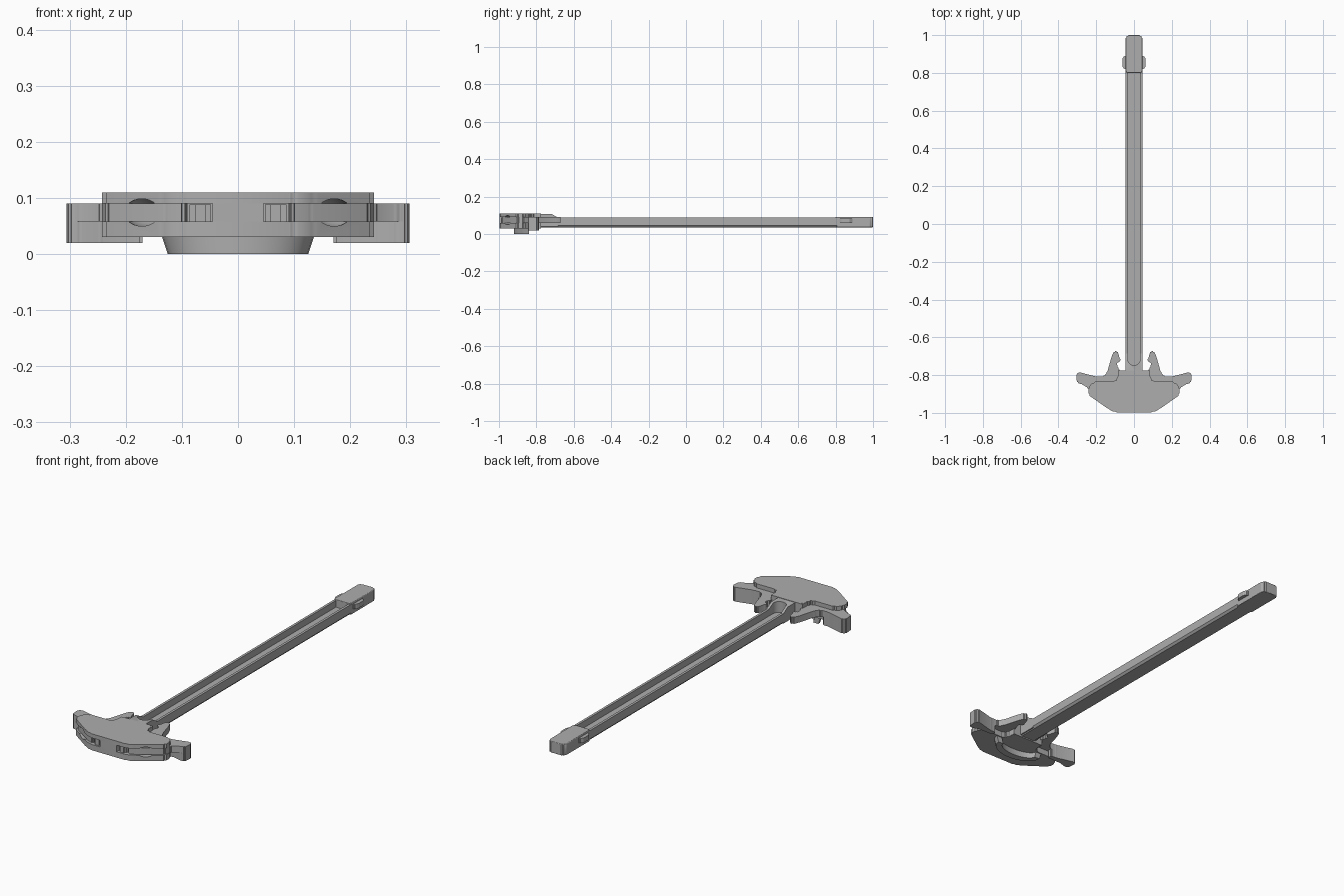
import bpy, bmesh, math

cube = bpy.data.objects.get("Cube")
if cube:
    bpy.data.objects.remove(cube)

gray = bpy.data.materials.new("metal_gray")
gray.use_nodes = True
gray.diffuse_color = (0.42, 0.42, 0.42, 1)
gray.node_tree.nodes["Principled BSDF"].inputs["Base Color"].default_value = (0.42, 0.42, 0.42, 1)


def finish(name, bm):
    bmesh.ops.recalc_face_normals(bm, faces=bm.faces)
    me = bpy.data.meshes.new(name)
    bm.to_mesh(me)
    bm.free()
    me.materials.append(gray)
    ob = bpy.data.objects.new(name, me)
    bpy.context.collection.objects.link(ob)
    return ob


def slab(name, pts, z0, z1, radius=0, side=1, taper=1):
    """Extrude a plan outline from z0 to z1, with rounded corners."""
    bm = bmesh.new()
    bm.faces.new([bm.verts.new((x * side, y, z1)) for x, y in pts])
    if radius:
        bmesh.ops.bevel(bm, geom=bm.verts[:], offset=radius, segments=4,
                        affect='VERTICES', clamp_overlap=True)
    ext = bmesh.ops.extrude_face_region(bm, geom=bm.faces[:])
    for v in ext["geom"]:
        if isinstance(v, bmesh.types.BMVert):
            v.co.z = z0
            v.co.x *= taper
    return finish(name, bm)


def box(name, x, y, z, side=1, radius=0):
    return slab(name, [(x[0], y[0]), (x[1], y[0]), (x[1], y[1]), (x[0], y[1])],
                z[0], z[1], radius, side)


def prism_y(name, pts, y0, y1):
    """Extrude an x-z section along y."""
    bm = bmesh.new()
    f = bm.faces.new([bm.verts.new((x, y0, z)) for x, z in pts])
    ext = bmesh.ops.extrude_face_region(bm, geom=[f])
    for v in ext["geom"]:
        if isinstance(v, bmesh.types.BMVert):
            v.co.y = y1
    return finish(name, bm)


def ellipsoid(name, loc, size):
    bm = bmesh.new()
    bmesh.ops.create_uvsphere(bm, u_segments=24, v_segments=12, radius=1)
    bmesh.ops.scale(bm, vec=size, verts=bm.verts)
    bmesh.ops.translate(bm, vec=loc, verts=bm.verts)
    return finish(name, bm)


def cut(target, cutter):
    cutter.hide_render = True
    mod = target.modifiers.new("cut", 'BOOLEAN')
    mod.operation = 'DIFFERENCE'
    mod.solver = 'EXACT'
    mod.object = cutter
    bpy.context.view_layer.objects.active = target
    bpy.ops.object.modifier_apply(modifier=mod.name)
    bpy.data.objects.remove(cutter)


def mirrored(half):
    return half + [(-x, y) for x, y in reversed(half)]


def channel_cutter():
    arc = [(0.033 * math.cos(a), -0.715 + 0.033 * math.sin(a))
           for a in [-math.pi * i / 12 for i in range(13)]]
    return slab("channel_cutter", [(0.033, 0.82)] + arc + [(-0.033, 0.82)], 0.055, 0.2)


# Long shaft: chamfered underside, open channel on top
section = mirrored([(0.036, 0.036), (0.045, 0.046), (0.045, 0.087)])
shaft = prism_y("shaft", section, -0.86, 0.83)
cut(shaft, channel_cutter())

# Solid rounded tip and its side lugs
tip = slab("shaft_tip", mirrored([(0.045, 0.8), (0.045, 0.99), (0.033, 1.0)]),
           0.036, 0.092, 0.006)
bev = tip.modifiers.new("soft_edges", 'BEVEL')
bev.width = 0.007
bev.segments = 3
bev.angle_limit = math.radians(50)
bev.limit_method = 'ANGLE'
for side, word in ((1, "left"), (-1, "right")):
    slab(word + "_tip_lug", [(0.03, 0.82), (0.052, 0.82), (0.062, 0.835),
                             (0.062, 0.875), (0.052, 0.89), (0.03, 0.89)],
         0.06, 0.083, 0.003, side)

# Head: two plates with a central core between them
outline = mirrored([(0.10, -0.998), (0.135, -0.98), (0.242, -0.905), (0.242, -0.865),
                    (0.215, -0.835), (0.10, -0.835), (0.085, -0.82), (0.085, -0.775)])
top_plate = slab("head_top_plate", outline, 0.09, 0.11, 0.009)
lower_plate = slab("head_lower_plate", outline, 0.03, 0.058, 0.009)
core = slab("head_core", mirrored([(0.092, -0.998), (0.085, -0.775)]), 0.0305, 0.1095)
for side, word in ((1, "left"), (-1, "right")):
    for plate in (top_plate, lower_plate):
        cut(plate, ellipsoid("scallop_cutter", (0.168 * side, -0.945, 0.074),
                             (0.036, 0.05, 0.025)))
    cut(core, box("pocket_cutter", (0.045, 0.12), (-1.1, -0.95), (0.055, 0.09), side))

# Raised neck where the channel runs into the head
bm = bmesh.new()
f = bm.faces.new([bm.verts.new((-0.0455, y, z)) for y, z in
                  ((-0.82, 0.04), (-0.685, 0.04), (-0.685, 0.088),
                   (-0.72, 0.108), (-0.82, 0.108))])
ext = bmesh.ops.extrude_face_region(bm, geom=[f])
bmesh.ops.translate(bm, vec=(0.091, 0, 0),
                    verts=[v for v in ext["geom"] if isinstance(v, bmesh.types.BMVert)])
neck = finish("neck", bm)
cut(neck, channel_cutter())

# Crescent boss under the head
arc = [math.pi * i / 16 for i in range(17)]
crescent = [(0.136 * math.cos(a), -0.84 - 0.08 * math.sin(a)) for a in arc]
crescent += [(-0.105 * math.cos(a), -0.84 - 0.045 * math.sin(a)) for a in arc]
slab("underside_boss", crescent, 0, 0.032, taper=0.92)

# Latches: arm between the plates, hook at the back, deep finger wing
arm = [(0.095, -0.985), (0.13, -0.972), (0.235, -0.9), (0.243, -0.868), (0.282, -0.845),
       (0.302, -0.842), (0.306, -0.795), (0.292, -0.784), (0.20, -0.808), (0.16, -0.808),
       (0.142, -0.785), (0.118, -0.70), (0.105, -0.672), (0.087, -0.672), (0.075, -0.715),
       (0.066, -0.728), (0.087, -0.728), (0.092, -0.75), (0.078, -0.765), (0.078, -0.79)]
wing = [(0.17, -0.833), (0.245, -0.833), (0.282, -0.845), (0.302, -0.842),
        (0.306, -0.795), (0.292, -0.784), (0.20, -0.808), (0.17, -0.808)]
for side, word in ((1, "left"), (-1, "right")):
    slab(word + "_latch_arm", arm, 0.058, 0.09, 0.006, side)
    slab(word + "_latch_wing", wing, 0.02, 0.0895, 0.005, side)
    # Rounded inner end of the latch, seen in the front pocket
    box(word + "_latch_toe", (0.048, 0.086), (-0.99, -0.945), (0.057, 0.088), side, 0.009)
    # Pivot pin through both plates
    bm = bmesh.new()
    bmesh.ops.create_cone(bm, cap_ends=True, segments=20, radius1=0.014,
                          radius2=0.014, depth=0.07)
    bmesh.ops.translate(bm, vec=(0.125 * side, -0.87, 0.067), verts=bm.verts)
    finish(word + "_pivot_pin", bm)

# Smooth the curves, keep hard edges
bpy.ops.object.select_all(action='DESELECT')
for ob in bpy.context.collection.objects:
    if ob.type == 'MESH' and gray.name in ob.data.materials:
        ob.select_set(True)
        bpy.context.view_layer.objects.active = ob
bpy.ops.object.shade_smooth_by_angle(angle=math.radians(30))
